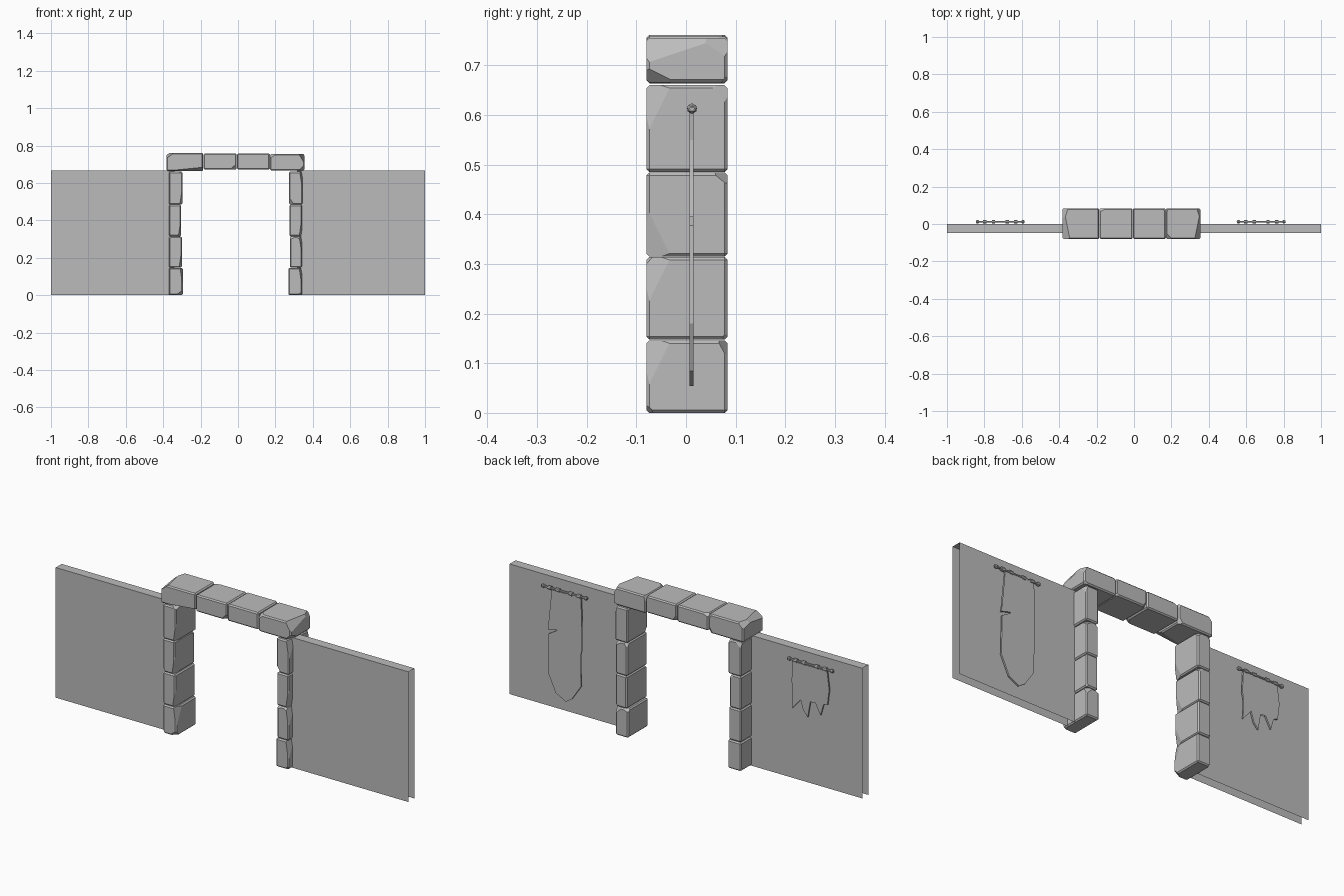
import bpy, bmesh, random
from mathutils import Vector, Matrix

random.seed(7)
cube = bpy.data.objects.get("Cube")
if cube:
    bpy.data.objects.remove(cube, do_unlink=True)

GREY = (0.5, 0.5, 0.5, 1)
stone = bpy.data.materials.new("plain_grey")
stone.use_nodes = True
stone.diffuse_color = GREY
stone.node_tree.nodes["Principled BSDF"].inputs["Base Color"].default_value = GREY


def add_object(name, bm):
    mesh = bpy.data.meshes.new(name)
    bm.to_mesh(mesh)
    bm.free()
    mesh.materials.append(stone)
    obj = bpy.data.objects.new(name, mesh)
    bpy.context.collection.objects.link(obj)
    return obj


def block(name, low, high, cuts=()):
    """Rough stone: bevelled box with corners sliced off.
    Each cut is (corner direction, depth along each axis)."""
    low, high = Vector(low), Vector(high)
    mid, half = (low + high) / 2, (high - low) / 2
    bm = bmesh.new()
    bmesh.ops.create_cube(bm, size=2, matrix=Matrix.Translation(mid) @ Matrix.Diagonal((*half, 1)))
    bmesh.ops.bevel(bm, geom=bm.edges[:], offset=0.006, segments=1, affect='EDGES')
    chips = list(cuts)
    for _ in range(3):
        corner = [random.choice((-1, 1)) for _ in range(3)]
        chips.append((corner, [random.uniform(0.01, 0.04) for _ in range(3)]))
    for corner, depth in chips:
        tip = mid + Vector(c * h for c, h in zip(corner, half))
        normal = Vector(c / d for c, d in zip(corner, depth))
        point = tip - Vector((corner[0] * depth[0], 0, 0))
        cut = bmesh.ops.bisect_plane(bm, geom=bm.verts[:] + bm.edges[:] + bm.faces[:],
                                     plane_co=point, plane_no=normal.normalized(), clear_outer=True)
        edges = [e for e in cut["geom_cut"] if isinstance(e, bmesh.types.BMEdge)]
        if edges:
            bmesh.ops.holes_fill(bm, edges=edges)
    bmesh.ops.recalc_face_normals(bm, faces=bm.faces[:])
    return add_object(name, bm)


# Gate posts: four stacked stones on each side
FRONT, BACK = -0.08, 0.084
levels = [(0, 0.146), (0.148, 0.314), (0.315, 0.484), (0.485, 0.66)]
right_spans = [(-0.37, -0.295), (-0.37, -0.3), (-0.37, -0.304), (-0.37, -0.296)]
left_spans = [(0.27, 0.342), (0.277, 0.342), (0.275, 0.342), (0.273, 0.345)]
for side, spans in (("right", right_spans), ("left", left_spans)):
    for i, ((x0, x1), (z0, z1)) in enumerate(zip(spans, levels)):
        block(f"{side}_post_stone_{i + 1}", (x0, FRONT, z0), (x1, BACK, z1),
              [((1, -1, random.choice((-1, 1))), (0.015, 0.05, 0.1))])

# Lintel: four stones, with the outer ends worn down
TOP, UNDER = 0.758, 0.672
worn = (0.04, 0.2, 0.03)
block("lintel_stone_1", (-0.383, FRONT, UNDER - 0.008), (-0.186, BACK, TOP + 0.003),
      [((-1, -1, 1), worn), ((-1, 1, 1), (0.03, 0.1, 0.03)), ((1, -1, -1), (0.2, 0.05, 0.02))])
block("lintel_stone_2", (-0.184, FRONT, UNDER), (-0.007, BACK, TOP))
block("lintel_stone_3", (-0.005, FRONT, UNDER), (0.17, BACK, TOP))
block("lintel_stone_4", (0.171, FRONT, UNDER - 0.006), (0.355, BACK, TOP - 0.003),
      [((1, -1, 1), (0.03, 0.15, 0.05)), ((1, -1, -1), (0.03, 0.06, 0.03)),
       ((1, 1, 1), (0.02, 0.06, 0.04))])


# Side walls: thin sheets, open at the bottom and ends
def wall(name, x0, x1):
    bm = bmesh.new()
    outline = [(-0.048, 0), (-0.048, 0.667), (0, 0.667), (0, 0)]
    rows = [[bm.verts.new((x, y, z)) for y, z in outline] for x in (x0, x1)]
    for i in range(3):
        bm.faces.new((rows[0][i], rows[1][i], rows[1][i + 1], rows[0][i + 1]))
    add_object(name, bm)


wall("right_wall", -1, -0.34)
wall("left_wall", 0.315, 1)


# Torn banners hung from knobbed rods on the back of the walls
def banner(name, outline):
    bm = bmesh.new()
    face = bm.faces.new([bm.verts.new((x, 0.007, z)) for x, z in outline])
    bmesh.ops.triangulate(bm, faces=[face])
    ext = bmesh.ops.extrude_face_region(bm, geom=bm.faces[:])
    verts = [v for v in ext["geom"] if isinstance(v, bmesh.types.BMVert)]
    bmesh.ops.translate(bm, vec=(0, 0.008, 0), verts=verts)
    bmesh.ops.recalc_face_normals(bm, faces=bm.faces[:])
    add_object(name, bm)


def rod(name, x0, x1):
    bm = bmesh.new()
    y, z, length = 0.012, 0.613, x1 - x0

    def drum(x, radius, width):
        place = Matrix.Translation((x, y, z)) @ Matrix.Rotation(1.5708, 4, 'Y')
        bmesh.ops.create_cone(bm, cap_ends=True, segments=8, radius1=radius,
                              radius2=radius, depth=width, matrix=place)

    drum((x0 + x1) / 2, 0.005, length)
    for x in (x0 + 0.009, x1 - 0.009):
        bmesh.ops.create_icosphere(bm, subdivisions=1, radius=0.011,
                                   matrix=Matrix.Translation((x, y, z)))
    for t in (0.18, 0.36, 0.64, 0.82):
        drum(x0 + length * t, 0.01, 0.018)
    add_object(name, bm)


rod("left_banner_rod", 0.55, 0.81)
rod("right_banner_rod", -0.845, -0.585)
banner("left_banner", [(.751, .606), (.745, .55), (.756, .473), (.773, .396), (.705, .415),
                       (.768, .377), (.773, .18), (.728, .084), (.671, .054), (.649, .146),
                       (.637, .077), (.586, .153), (.598, .387), (.581, .495), (.586, .61)])
banner("right_banner", [(-.615, .606), (-.609, .5), (-.622, .45), (-.613, .365), (-.66, .42),
                        (-.675, .371), (-.7, .342), (-.722, .466), (-.773, .371),
                        (-.79, .43), (-.812, .435), (-.822, .514), (-.81, .606)])
